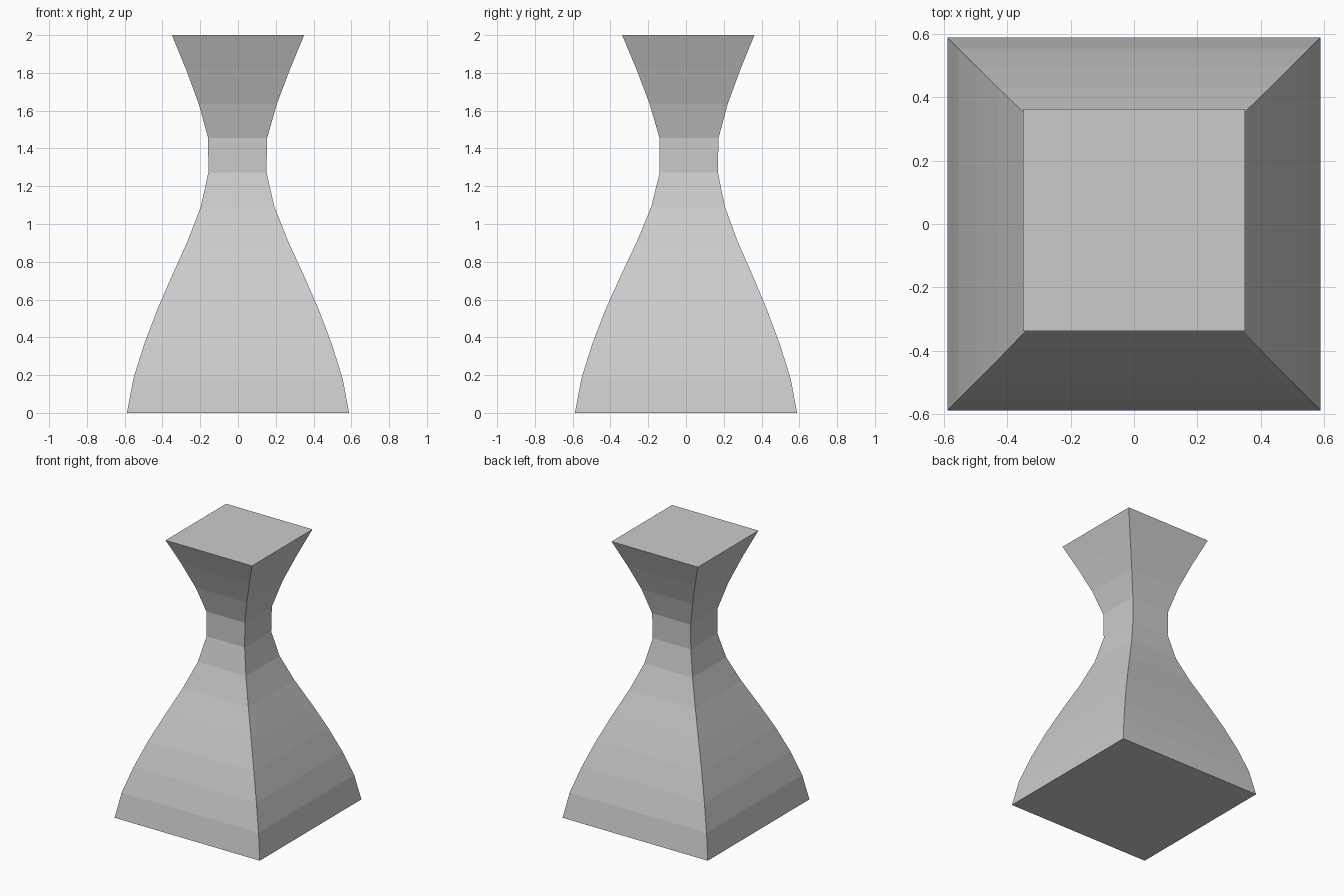
import bpy
import bmesh

# Remove the default cube
cube = bpy.data.objects.get("Cube")
if cube:
    bpy.data.objects.remove(cube, do_unlink=True)

# Single stone colour
stone = bpy.data.materials.new("light_grey")
stone.use_nodes = True
grey = (0.6, 0.6, 0.6, 1)
stone.diffuse_color = grey
stone.node_tree.nodes["Principled BSDF"].inputs["Base Color"].default_value = grey

HEIGHT = 2.0
# Half widths of evenly spaced square sections, and their slight sideways drift
half_widths = [0.588, 0.554, 0.497, 0.428, 0.349, 0.266,
               0.195, 0.154, 0.156, 0.207, 0.275, 0.35]
drift_x = [0, 0, 0, 0, 0, -0.001, -0.002, -0.003, -0.002, -0.001, 0, 0]
drift_y = [0, 0, 0, 0.001, 0.004, 0.007, 0.011, 0.015, 0.016, 0.014, 0.013, 0.012]
corners = [(-1, -1), (1, -1), (1, 1), (-1, 1)]

# Flared pedestal: square sections bridged into a closed solid
bm = bmesh.new()
rings = []
for i, (w, dx, dy) in enumerate(zip(half_widths, drift_x, drift_y)):
    z = HEIGHT * i / (len(half_widths) - 1)
    rings.append([bm.verts.new((dx + w * cx, dy + w * cy, z)) for cx, cy in corners])
for low, high in zip(rings, rings[1:]):
    for k in range(4):
        n = (k + 1) % 4
        bm.faces.new((low[k], low[n], high[n], high[k]))
bm.faces.new(rings[0][::-1])
bm.faces.new(rings[-1])

mesh = bpy.data.meshes.new("flared_pedestal")
bm.to_mesh(mesh)
bm.free()
mesh.materials.append(stone)
pedestal = bpy.data.objects.new("flared_pedestal", mesh)
bpy.context.collection.objects.link(pedestal)
